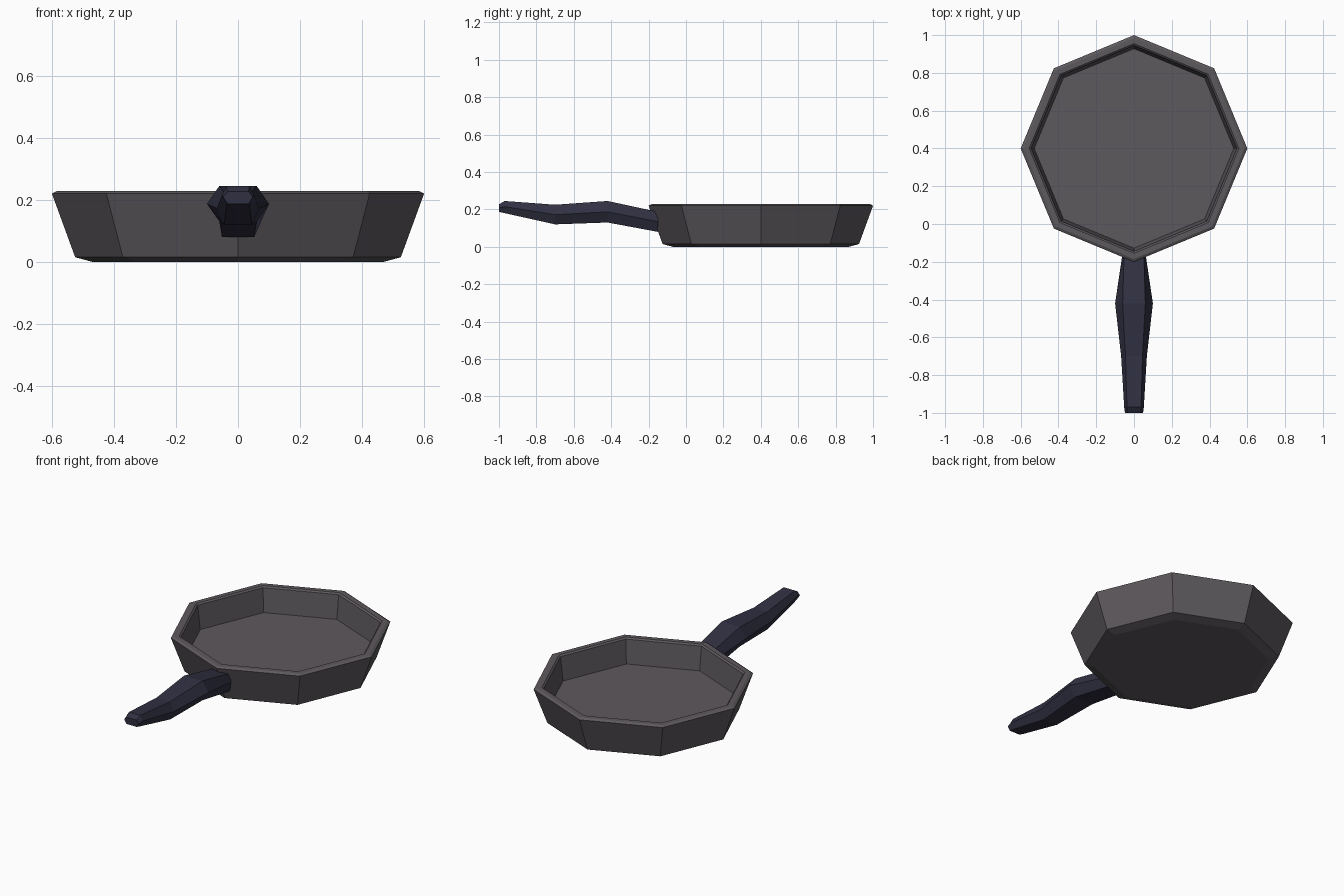
import bpy
import bmesh
from math import sin, cos, pi

if "Cube" in bpy.data.objects:
    bpy.data.objects.remove(bpy.data.objects["Cube"])


def material(name, color):
    m = bpy.data.materials.new(name)
    m.diffuse_color = (*color, 1)
    m.use_nodes = True
    m.node_tree.nodes["Principled BSDF"].inputs["Base Color"].default_value = m.diffuse_color
    return m


def loft(name, rings, mat):
    """Bridge equal-sized vertex rings and cap both ends."""
    bm = bmesh.new()
    loops = [[bm.verts.new(p) for p in ring] for ring in rings]
    n = len(loops[0])
    for a, b in zip(loops, loops[1:]):
        for i in range(n):
            j = (i + 1) % n
            bm.faces.new((a[i], a[j], b[j], b[i]))
    bm.faces.new(loops[0][::-1])
    bm.faces.new(loops[-1])
    bmesh.ops.recalc_face_normals(bm, faces=bm.faces)
    mesh = bpy.data.meshes.new(name)
    bm.to_mesh(mesh)
    bm.free()
    mesh.materials.append(mat)
    obj = bpy.data.objects.new(name, mesh)
    bpy.context.collection.objects.link(obj)
    return obj


def octagon(r, z):
    return [(r * cos(i * pi / 4), 0.4 + r * sin(i * pi / 4), z) for i in range(8)]


def hexagon(y, flat, wide, top, mid, bottom):
    return [(wide, y, mid), (flat, y, top), (-flat, y, top),
            (-wide, y, mid), (-flat, y, bottom), (flat, y, bottom)]


# Pan body: outside wall, rim, inside wall and floor
pan_profile = [(0.47, 0), (0.525, 0.015), (0.6, 0.22), (0.585, 0.228),
               (0.555, 0.228), (0.545, 0.22), (0.528, 0.08)]
loft("pan_body", [octagon(r, z) for r, z in pan_profile],
     material("dark_metal", (0.11, 0.10, 0.11)))

# Handle: six-sided, bent, swelling near the pan
handle_sections = [
    (-0.15, 0.052, 0.060, 0.187, 0.135, 0.080),
    (-0.42, 0.060, 0.100, 0.245, 0.187, 0.130),
    (-0.70, 0.045, 0.068, 0.225, 0.172, 0.120),
    (-0.97, 0.037, 0.052, 0.245, 0.215, 0.180),
    (-1.00, 0.034, 0.048, 0.227, 0.209, 0.187),
]
loft("handle", [hexagon(*s) for s in handle_sections],
     material("navy_grip", (0.03, 0.03, 0.055)))
